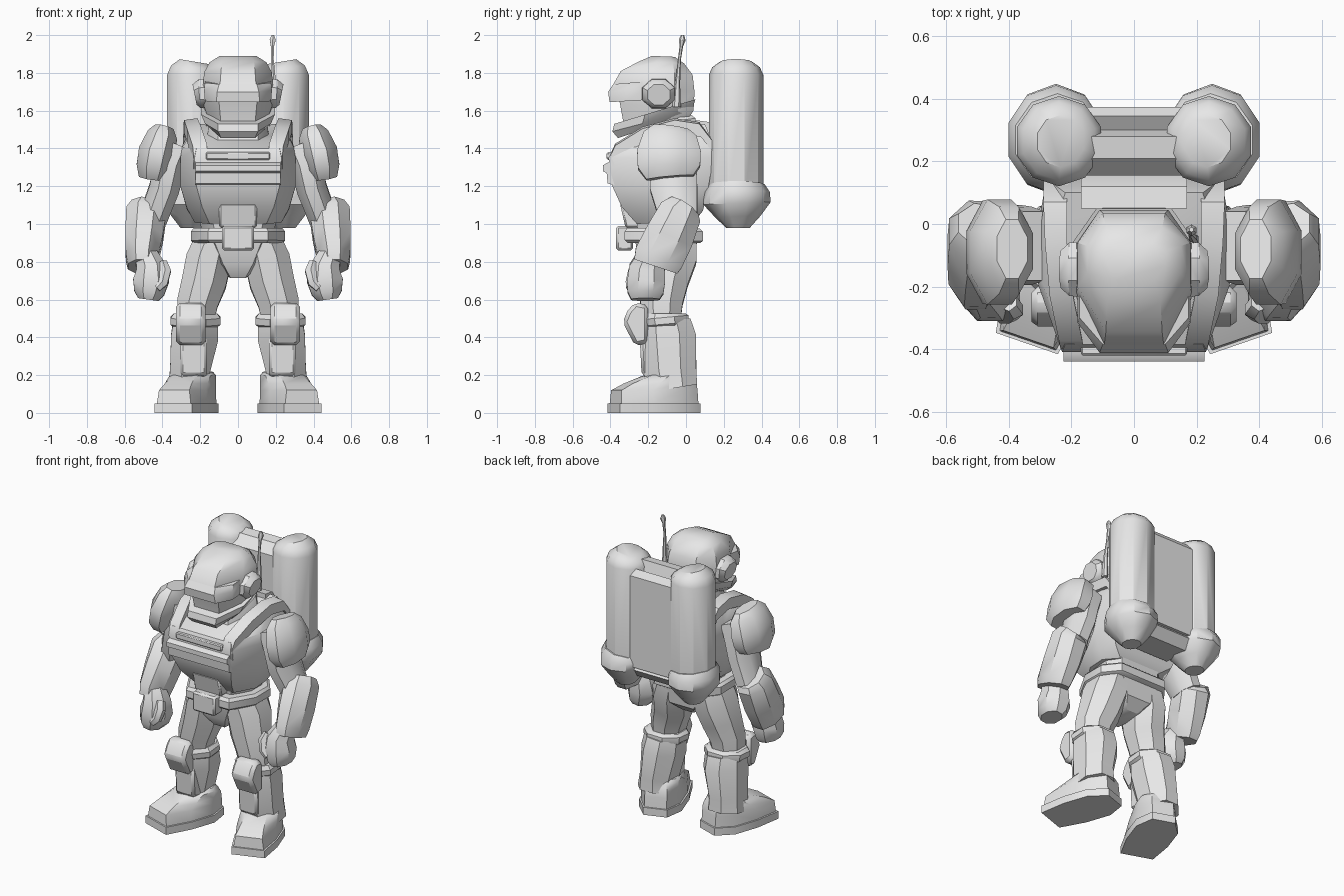
import bpy, bmesh, math
from mathutils import Vector, Matrix

grey = bpy.data.materials.new("light_grey")
grey.diffuse_color = (0.8, 0.8, 0.8, 1)


def loft(name, rings, mirror=False):
    """Skin a stack of equal-sized point rings and cap both ends."""
    bm = bmesh.new()
    vs = [[bm.verts.new(p) for p in r] for r in rings]
    n = len(vs[0])
    for a, b in zip(vs, vs[1:]):
        for i in range(n):
            j = (i + 1) % n
            bm.faces.new((a[i], a[j], b[j], b[i]))
    bm.faces.new(vs[0][::-1])
    bm.faces.new(vs[-1])
    bmesh.ops.recalc_face_normals(bm, faces=bm.faces)
    me = bpy.data.meshes.new(name)
    bm.to_mesh(me)
    bm.free()
    me.materials.append(grey)
    ob = bpy.data.objects.new(name, me)
    bpy.context.collection.objects.link(ob)
    if mirror:
        ob.modifiers.new("mirror", 'MIRROR')
    return ob


def tube(name, pts, n=8, mirror=True):
    """Limb along a path; each point is x, y, z, radius across, radius deep."""
    rings = []
    k = 1 / math.cos(math.pi / n)
    for i, p in enumerate(pts):
        c = Vector(p[:3])
        t = Vector(pts[min(i + 1, len(pts) - 1)][:3]) - Vector(pts[max(i - 1, 0)][:3])
        t.normalize()
        ref = Vector((0, 1, 0)) if abs(t.x) > 0.8 else Vector((1, 0, 0))
        u = (ref - t * ref.dot(t)).normalized()
        v = t.cross(u)
        ang = [(j + 0.5) * math.tau / n for j in range(n)]
        rings.append([c + u * p[3] * k * math.cos(a) + v * p[4] * k * math.sin(a) for a in ang])
    return loft(name, rings, mirror)


def shell(name, levels, center=(0, 0), yaw=0, mirror=False):
    """Stack of 8-point outlines: z front, z back, y front, y back, half widths front/mid/back."""
    rot = Matrix.Translation((center[0], center[1], 0)) @ Matrix.Rotation(yaw, 4, 'Z')
    rings = []
    for zf, zb, yf, yb, fw, mw, bw in levels:
        d = yb - yf
        half = [(fw, yf), (mw, yf + 0.38 * d), (mw, yb - 0.25 * d), (bw, yb)]
        ring = half + [(-x, y) for x, y in half[::-1]]
        rings.append([rot @ Vector((x, y, zf + (zb - zf) * (y - yf) / d)) for x, y in ring])
    return loft(name, rings, mirror)


def prism(name, profile, x0, x1, mirror=False, bevel=0.0):
    """Side outline in y, z extruded from x0 to x1."""
    ob = loft(name, [[(x, y, z) for y, z in profile] for x in (x0, x1)], mirror)
    if bevel:
        b = ob.modifiers.new("bevel", 'BEVEL')
        b.width, b.segments = bevel, 1
    return ob


def rect(y0, y1, z0, z1):
    return [(y0, z0), (y1, z0), (y1, z1), (y0, z1)]


# Helmet dome, jaw guard and brim
shell("helmet", [
    (1.53, 1.54, -.33, .00, .09, .15, .09),
    (1.64, 1.60, -.35, .04, .10, .18, .11),
    (1.74, 1.70, -.385, .045, .095, .185, .11),
    (1.81, 1.79, -.345, .035, .09, .18, .10),
    (1.86, 1.85, -.25, -.01, .085, .15, .09),
    (1.89, 1.885, -.18, -.06, .065, .10, .06)])
shell("jaw_guard", [
    (1.455, 1.57, -.36, -.01, .09, .14, .09),
    (1.49, 1.60, -.39, .03, .105, .175, .11),
    (1.53, 1.66, -.38, .05, .105, .195, .12)])
shell("visor_brim", [
    (1.645, 1.66, -.405, -.16, .115, .175, .17),
    (1.70, 1.72, -.412, -.16, .11, .18, .17),
    (1.74, 1.76, -.385, -.16, .10, .175, .17)])
tube("ear_cup", [(.16, -.145, 1.69, .09, .08), (.205, -.145, 1.69, .085, .075),
                 (.23, -.145, 1.685, .06, .055)], 8)
tube("antenna", [(.19, -.05, 1.62, .016, .02), (.19, -.045, 1.74, .012, .012),
                 (.182, -.035, 1.87, .007, .007), (.182, -.025, 1.94, .008, .008),
                 (.184, -.02, 1.975, .016, .016), (.184, -.018, 2.0, .007, .007)], 6, False)

# Torso
shell("neck", [(1.42, 1.45, -.27, .06, .11, .17, .11),
               (1.52, 1.56, -.24, .05, .10, .15, .10),
               (1.58, 1.60, -.20, .00, .07, .11, .07)])
shell("chest", [
    (1.00, 1.02, -.26, .05, .15, .23, .15),
    (1.09, 1.07, -.34, .09, .19, .27, .22),
    (1.20, 1.20, -.39, .12, .22, .305, .27),
    (1.35, 1.35, -.41, .145, .23, .305, .28),
    (1.40, 1.42, -.385, .145, .22, .295, .28),
    (1.44, 1.53, -.28, .10, .17, .25, .22)])
# Straps narrow and swing inward toward the front: y, z, inner x, outer x
strap = [(-.40, 1.37, .165, .235), (-.375, 1.425, .165, .24), (-.23, 1.515, .195, .27),
         (-.06, 1.56, .215, .285), (.07, 1.54, .215, .29), (.155, 1.43, .21, .29)]
loft("shoulder_strap", [[(xi, y, z), (xo, y, z - .01), (xo, y + .01, z - .08), (xi, y + .01, z - .08)]
                        for y, z, xi, xo in strap], True)
prism("chest_pouch", [(-.38, 1.205), (-.415, 1.215), (-.42, 1.27), (-.44, 1.28), (-.44, 1.31),
                      (-.415, 1.325), (-.36, 1.325)], -.225, .225)
prism("chest_bar", rect(-.42, -.38, 1.34, 1.38), -.17, .17, bevel=.006)
shell("waist", [(.92, .92, -.25, .05, .12, .18, .13), (1.08, 1.08, -.27, .06, .14, .22, .15)])
shell("pelvis", [(.715, .73, -.20, -.02, .04, .055, .04), (.79, .79, -.25, .045, .08, .14, .09),
                 (.92, .92, -.27, .06, .13, .20, .14)])
shell("belt", [(.90, .90, -.31, .075, .15, .235, .16), (.915, .91, -.325, .09, .16, .25, .17),
               (.96, .96, -.325, .09, .16, .25, .17), (.98, .975, -.31, .075, .15, .235, .16)])
prism("buckle", rect(-.37, -.28, .86, .99), -.085, .085, bevel=.012)
prism("belly_plate", [(-.32, .98), (-.24, .98), (-.26, 1.11), (-.35, 1.11)], -.10, .10, bevel=.01)

# Backpack with twin tanks joined by a dipped panel
tube("tank", [(.24, .265, 1.12, .135, .137), (.24, .265, 1.79, .135, .137),
              (.24, .265, 1.83, .115, .12), (.235, .265, 1.86, .075, .08)], 10)
tube("tank_pod", [(.245, .27, 1.21, .135, .14), (.25, .27, 1.17, .152, .165),
                  (.25, .27, 1.11, .148, .17), (.25, .275, 1.04, .10, .115),
                  (.25, .275, .98, .055, .06)], 10)
prism("pack_panel", [(.155, 1.14), (.375, 1.14), (.375, 1.75), (.345, 1.79), (.30, 1.76),
                     (.28, 1.83), (.21, 1.82), (.155, 1.76)], -.21, .21)
prism("pod_bridge", [(.12, 1.08), (.32, 1.06), (.37, 1.12), (.33, 1.17), (.12, 1.17)], -.16, .16)
prism("pack_mount", [(.05, 1.1), (.2, 1.1), (.2, 1.42), (.12, 1.54), (.05, 1.55)], -.17, .17)

# Arms
tube("upper_arm", [(.32, -.07, 1.42, .09, .11), (.36, -.07, 1.32, .085, .125),
                   (.39, -.065, 1.19, .08, .125), (.45, -.04, 1.03, .075, .10)])
tube("shoulder_pad", [(.39, -.08, 1.51, .05, .095), (.40, -.085, 1.47, .08, .14),
                      (.43, -.09, 1.38, .097, .168), (.448, -.09, 1.30, .09, .165),
                      (.455, -.085, 1.245, .07, .125)])
tube("gauntlet", [(.475, -.01, 1.09, .09, .085), (.485, -.03, 1.06, .107, .115),
                  (.497, -.09, .93, .10, .13), (.508, -.145, .82, .086, .132),
                  (.508, -.16, .775, .075, .12)])
tube("fist", [(.485, -.19, .83, .06, .07), (.46, -.205, .77, .078, .095),
              (.46, -.21, .70, .095, .10), (.47, -.215, .635, .08, .095),
              (.475, -.215, .60, .055, .075)])
tube("thumb", [(.40, -.25, .79, .025, .03), (.385, -.275, .75, .03, .028),
               (.40, -.29, .69, .028, .026), (.43, -.295, .66, .022, .02)], 6)

# Legs
tube("thigh", [(.125, -.10, .92, .10, .155), (.155, -.10, .81, .12, .155),
               (.18, -.12, .69, .118, .13), (.215, -.13, .58, .108, .112),
               (.225, -.13, .48, .095, .10)])
tube("knee_collar", [(.225, -.115, .525, .115, .115), (.225, -.115, .505, .132, .128),
                     (.225, -.11, .47, .132, .125), (.225, -.11, .45, .11, .12)])
tube("shin", [(.225, -.105, .48, .118, .13), (.23, -.095, .40, .125, .148),
              (.255, -.085, .22, .105, .14), (.255, -.07, .13, .115, .13)])
prism("shin_plate", [(-.245, .40), (-.235, .20), (-.15, .18), (-.15, .42)], .165, .305, True, .015)
prism("knee_pad", [(-.20, .57), (-.27, .585), (-.31, .54), (-.335, .48), (-.27, .355), (-.20, .37)],
      .172, .328, True, .02)

# Boots, toes turned outward
foot = dict(center=(.268, -.165), yaw=math.radians(19), mirror=True)
shell("sole", [(0, 0, -.23, .23, .105, .135, .075), (.05, .05, -.23, .23, .105, .135, .075)], **foot)
shell("boot", [(.05, .05, -.22, .22, .095, .125, .07), (.12, .12, -.215, .215, .085, .122, .07),
               (.155, .16, -.15, .21, .075, .118, .07), (.195, .20, -.05, .19, .065, .115, .06),
               (.21, .22, 0, .17, .05, .10, .05)], **foot)

# Smooth soft edges and keep hard ones sharp
for ob in bpy.context.scene.objects:
    ob.select_set(True)
    bpy.context.view_layer.objects.active = ob
bpy.ops.object.shade_smooth_by_angle(angle=math.radians(35))
